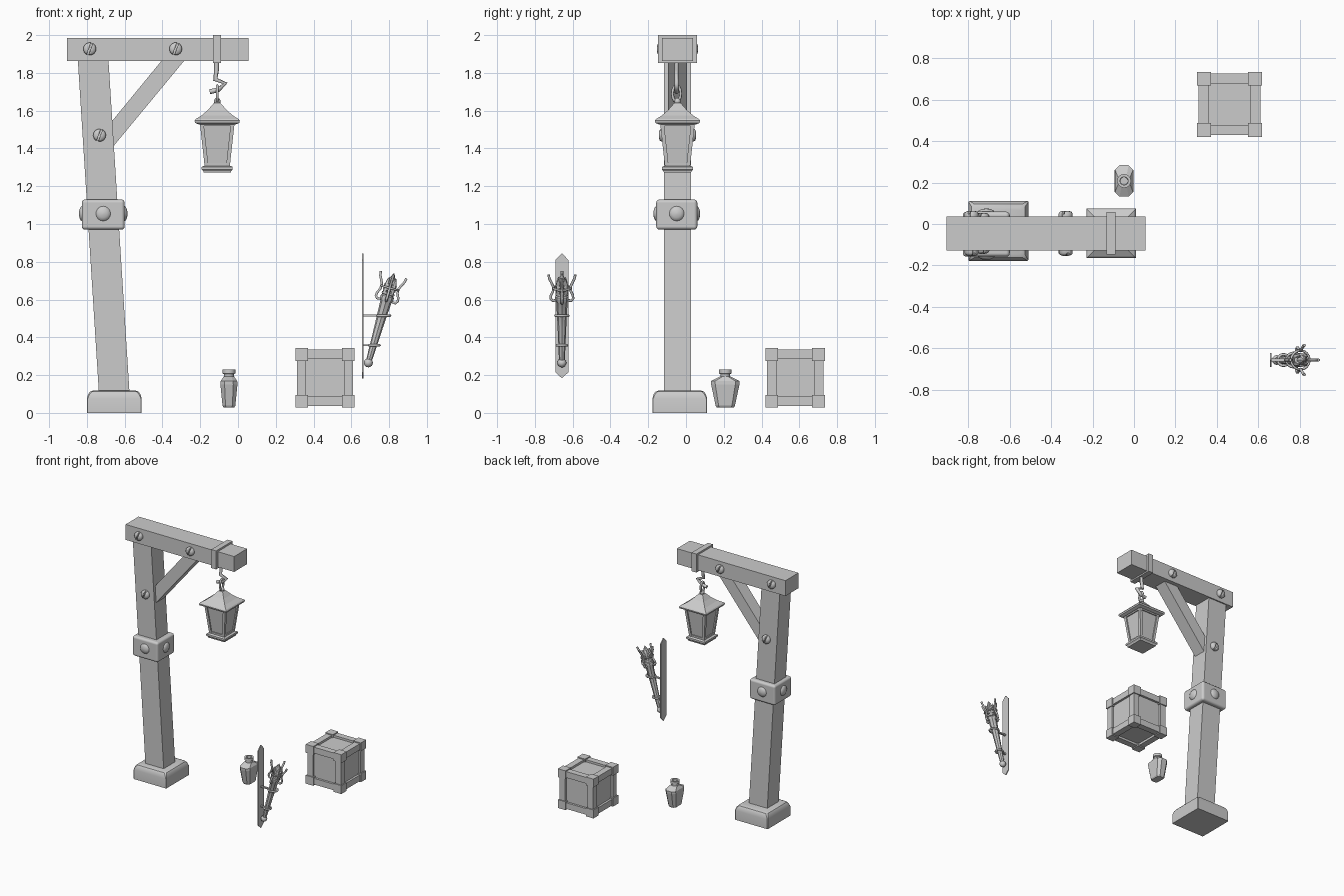
import bpy, bmesh, math
from mathutils import Matrix, Vector
from itertools import product

if "Cube" in bpy.data.objects:
    bpy.data.objects.remove(bpy.data.objects["Cube"])

I = Matrix.Identity(4)
T = Matrix.Translation
R = Matrix.Rotation


def finish(name, bm, mat=I, smooth=None):
    bmesh.ops.recalc_face_normals(bm, faces=bm.faces[:])
    me = bpy.data.meshes.new(name)
    bm.to_mesh(me)
    bm.free()
    if smooth:
        me.shade_smooth()
        me.set_sharp_from_angle(angle=math.radians(smooth))
    ob = bpy.data.objects.new(name, me)
    ob.matrix_world = mat
    bpy.context.collection.objects.link(ob)
    return ob


def loft(name, rings, mat=I, smooth=None):
    bm = bmesh.new()
    vs = [[bm.verts.new(p) for p in r] for r in rings]
    n = len(vs[0])
    for a, b in zip(vs, vs[1:]):
        for i in range(n):
            bm.faces.new((a[i], a[(i + 1) % n], b[(i + 1) % n], b[i]))
    bm.faces.new(vs[0])
    bm.faces.new(vs[-1])
    return finish(name, bm, mat, smooth)


def rect(cx, cy, z, hx, hy, c=0):
    if not c:
        return [(cx + a * hx, cy + b * hy, z) for a, b in ((-1, -1), (1, -1), (1, 1), (-1, 1))]
    p = [(-hx + c, -hy), (hx - c, -hy), (hx, -hy + c), (hx, hy - c),
         (hx - c, hy), (-hx + c, hy), (-hx, hy - c), (-hx, -hy + c)]
    return [(cx + x, cy + y, z) for x, y in p]


def box(name, x0, x1, y0, y1, z0, z1):
    cx, cy, hx, hy = (x0 + x1) / 2, (y0 + y1) / 2, (x1 - x0) / 2, (y1 - y0) / 2
    return loft(name, [rect(cx, cy, z0, hx, hy), rect(cx, cy, z1, hx, hy)])


def lathe(name, prof, n, mat=I, smooth=40):
    return loft(name, [[(r * math.cos(2 * math.pi * i / n), r * math.sin(2 * math.pi * i / n), z)
                        for i in range(n)] for r, z in prof], mat, smooth)


def tube(name, pts, r, mat=I, closed=False, res=1):
    cu = bpy.data.curves.new(name, 'CURVE')
    cu.dimensions = '3D'
    cu.bevel_depth, cu.bevel_resolution, cu.use_fill_caps = r, res, True
    sp = cu.splines.new('POLY')
    sp.points.add(len(pts) - 1)
    for q, p in zip(sp.points, pts):
        q.co = (*p, 1)
    sp.use_cyclic_u = closed
    ob = bpy.data.objects.new(name, cu)
    ob.matrix_world = mat
    bpy.context.collection.objects.link(ob)
    bpy.ops.object.select_all(action='DESELECT')
    ob.select_set(True)
    bpy.context.view_layer.objects.active = ob
    bpy.ops.object.convert(target='MESH')


def circle(r, n, rz=None):
    rz = rz or r
    return [(r * math.cos(2 * math.pi * i / n), rz * math.sin(2 * math.pi * i / n), 0) for i in range(n)]


def bevel(ob, w, seg=3):
    m = ob.modifiers.new('bevel', 'BEVEL')
    m.width, m.segments = w, seg
    ob.data.shade_smooth()
    ob.data.set_sharp_from_angle(angle=math.radians(180))
    m.harden_normals = True


Y = -0.045  # depth centre of the post

# stone foot with a rounded top, then the leaning post
loft('foot', [rect(-.655, Y + .012, z, h, h, c) for z, h, c in
              ((0, .145, .004), (.075, .145, .004), (.098, .139, .008), (.112, .129, .012), (.118, .112, .014))], smooth=35)
loft('post', [rect(-.655, Y, .1, .081, .072), rect(-.767, Y, 1.87, .081, .072)])
bevel(box('post_collar', -.827, -.6, Y - .113, Y + .105, .97, 1.13), .018)

# collar studs on four sides
DOME = [(.042, -.01), (.042, 0), (.036, .01), (.022, .017), (.004, .02)]
for a in range(4):
    h = .113 if a % 2 else .108
    m = T((-.7135, Y - .004, 1.055)) @ R(a * math.pi / 2, 4, 'Z') @ T((0, -h + .004, 0)) @ R(math.pi / 2, 4, 'X')
    lathe('collar_stud', DOME, 16, m)

# cross beam, brace and strap
box('beam', -.905, .055, Y - .082, Y + .082, 1.863, 1.986)
brace = [(-.40, 1.87), (-.28, 1.87), (-.665, 1.405), (-.675, 1.535)]
loft('brace', [[(x, y, z) for x, z in brace] for y in (Y - .05, Y + .05)])
for n, y0, y1, z0, z1 in (('top', -.103, .103, 1.98, 2.0), ('bottom', -.103, .103, 1.852, 1.87),
                          ('front', -.103, -.08, 1.852, 2.0), ('back', .08, .103, 1.852, 2.0)):
    box('strap_' + n, -.133, -.09, Y + y0, Y + y1, z0, z1)

# slotted bolts on front and back
for x, z, d in ((-.785, 1.927, .082), (-.33, 1.927, .082), (-.733, 1.47, .072)):
    for s in (0, math.pi):
        base = T((x, Y, z)) @ R(s, 4, 'Z') @ T((0, -d, 0)) @ R(math.pi / 2, 4, 'X') @ R(-.35, 4, 'Z')
        lathe('bolt_base', [(.033, -.01), (.033, .012)], 14, base)
        for half in (1, -1):
            ob = lathe('bolt_head', [(.034, 0), (.034, .014), (.027, .023), (.012, .027)], 14, base)
            bm = bmesh.new()
            bm.from_mesh(ob.data)
            bmesh.ops.bisect_plane(bm, geom=bm.verts[:] + bm.edges[:] + bm.faces[:],
                                   plane_co=(half * .005, 0, 0), plane_no=(-half, 0, 0), clear_outer=True)
            bmesh.ops.holes_fill(bm, edges=[e for e in bm.edges if e.is_boundary])
            bm.to_mesh(ob.data)
            bm.free()

# bent hook and hanging link
LX = -.11
tube('hook', [(x, Y - .005, z) for x, z in ((-.113, 1.86), (-.113, 1.82), (-.12, 1.765), (-.068, 1.745),
                                            (-.105, 1.71), (-.15, 1.70))], .013)
tube('hanging_link', circle(.022, 12, .042), .008, T((LX, Y - .005, 1.69)) @ R(math.pi / 2, 4, 'Z') @ R(math.pi / 2, 4, 'X'), True)

# lantern: flared roof, glass, corner bars, rails and floor


def square(name, prof):
    return loft(name, [rect(LX, Y, z, h, h) for z, h in prof])


lathe('lantern_finial', [(.006, -.018), (.016, -.009), (.018, 0), (.014, .011), (.005, .018)], 10, T((LX, Y, 1.65)))
square('lantern_roof', ((1.528, .1), (1.535, .117), (1.547, .12), (1.556, .113), (1.575, .082), (1.603, .05), (1.64, .018)))
square('lantern_glass', ((1.29, .056), (1.535, .082)))
square('lantern_floor', ((1.272, .072), (1.28, .074), (1.288, .082), (1.302, .082), (1.308, .07)))
for a, b in product((-1, 1), repeat=2):
    loft('lantern_corner_bar', [rect(LX + a * (h - .01), Y + b * (h - .01), z, .01, .01)
                                for z, h in ((1.3, .066), (1.535, .092))])
for a in range(4):
    m = T((LX, Y, 0)) @ R(a * math.pi / 2, 4, 'Z')
    for z, h in ((1.308, .058), (1.518, .081)):
        loft('lantern_rail', [rect(0, -h, z, h, .008), rect(0, -h - .001, z + .015, h, .008)], m)

# crate: recessed core, edge boards, corner blocks
C = Vector((.461, .578, .186))


def cbox(name, lo, hi):
    box(name, C.x + lo[0], C.x + hi[0], C.y + lo[1], C.y + hi[1], C.z + lo[2], C.z + hi[2])


cbox('crate_core', (-.132,) * 3, (.132,) * 3)
for s in product((-1, 0, 1), repeat=3):
    if s.count(0) > 1:
        continue
    i, o = (.09, .157) if 0 not in s else (.1, .149)
    cbox('crate_corner' if 0 not in s else 'crate_board',
         [-.095 if k == 0 else min(k * i, k * o) for k in s],
         [.095 if k == 0 else max(k * i, k * o) for k in s])

# flask: chamfered body, round neck with an open lip
loft('flask_body', [rect(-.048, .208, z, hx, hy, c) for z, hx, hy, c in
                    ((.028, .028, .045, .014), (.038, .034, .051, .016), (.15, .045, .075, .022),
                     (.168, .044, .076, .022), (.192, .028, .03, .015))])
lathe('flask_neck', [(.026, .18), (.026, .205), (.034, .209), (.034, .23), (.02, .23), (.019, .2)], 12, T((-.048, .208, 0)))

# wall plate of the torch
TY = -.657
plate = [(-.034, .215), (0, .183), (.034, .215), (.034, .81), (0, .845), (-.034, .81)]
loft('torch_wall_plate', [[(x, TY + y, z) for y, z in plate] for x in (.657, .664)])

# bracket arms and rings
for z, x, r in ((.358, .722, .027), (.515, .771, .034)):
    box('torch_bracket_arm', .66, x - r + .004, TY - .008, TY + .008, z - .005, z + .005)
    tube('torch_bracket_ring', circle(r, 16), .007, T((x, TY, z)), True)

# tilted torch: knob, tapered handle, banded head, spike, four prongs
M = T((.69, TY, .265)) @ R(math.radians(16), 4, 'Y')
lathe('torch_knob', [(.024 * math.sin(a * math.pi / 8 + .001), -.024 * math.cos(a * math.pi / 8)) for a in range(9)], 12, M)
lathe('torch_handle', [(.015, .015), (.017, .05), (.023, .2), (.03, .335), (.036, .345), (.036, .365), (.028, .375)], 8, M, 30)
for z in (.37, .392, .414):
    lathe('torch_band', [(.026, z), (.034, z + .005), (.034, z + .015), (.026, z + .021)], 12, M)
lathe('torch_spike', [(.022, .42), (.025, .44), (.018, .462), (.002, .492)], 8, M, 20)
tube('torch_cage_ring', circle(.046, 16), .006, M @ T((0, 0, .412)), True)
for a in range(4):
    tube('torch_prong', [(r, 0, z) for r, z in ((.03, .345), (.05, .342), (.06, .355), (.058, .372), (.047, .395),
                                                (.046, .42), (.056, .443), (.066, .462), (.071, .485))],
         .0075, M @ R(a * math.pi / 2, 4, 'Z'))
    lathe('torch_inner_spike', [(.012, .385), (.013, .43), (.009, .45), (.001, .468)], 6,
          M @ R((a + .5) * math.pi / 2, 4, 'Z') @ T((.026, 0, 0)), 20)
